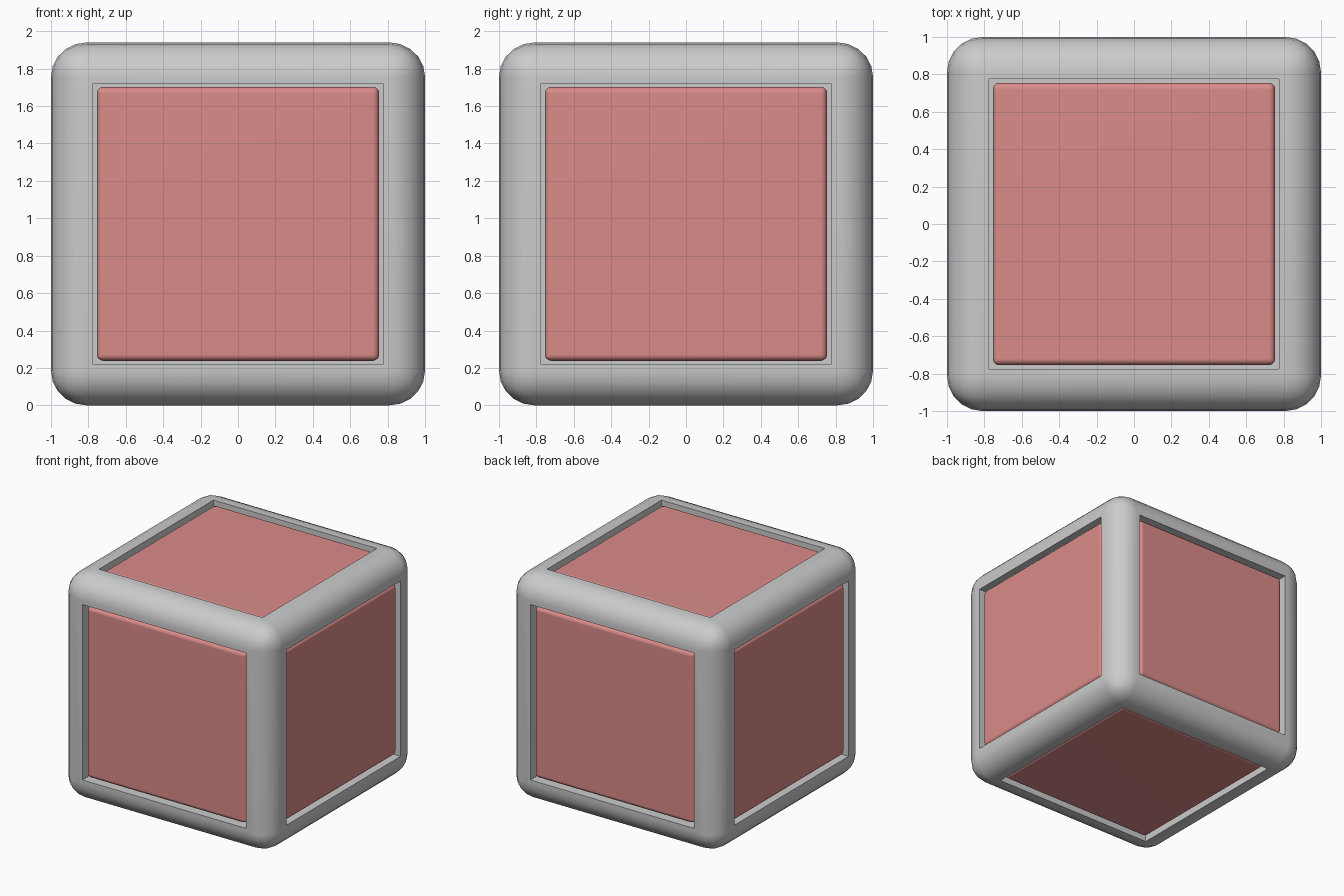
import bpy, bmesh
from math import pi
from mathutils import Matrix

if "Cube" in bpy.data.objects:
    bpy.data.objects.remove(bpy.data.objects["Cube"])

HALF_Z = 0.97      # height is slightly squashed
OPEN = 0.76        # half width of each opening
SQUASH = Matrix.Translation((0, 0, HALF_Z)) @ Matrix.Diagonal((1, 1, HALF_Z, 1))

red = bpy.data.materials.new("panel_red")
red.diffuse_color = (0.7, 0.26, 0.25, 1)
red.use_nodes = True
red.node_tree.nodes["Principled BSDF"].inputs["Base Color"].default_value = red.diffuse_color


def finish(bm, name, matrix, material=None):
    bm.transform(matrix)
    bmesh.ops.recalc_face_normals(bm, faces=bm.faces[:])
    mesh = bpy.data.meshes.new(name)
    bm.to_mesh(mesh)
    bm.free()
    obj = bpy.data.objects.new(name, mesh)
    bpy.context.collection.objects.link(obj)
    if material:
        mesh.materials.append(material)
    bpy.ops.object.select_all(action='DESELECT')
    obj.select_set(True)
    bpy.context.view_layer.objects.active = obj
    bpy.ops.object.shade_smooth_by_angle(angle=pi / 5)
    mod = obj.modifiers.new("weighted_normals", 'WEIGHTED_NORMAL')
    mod.keep_sharp = True
    return obj


# Frame: rounded cube with a shallow recess in every side
bm = bmesh.new()
bmesh.ops.create_cube(bm, size=2)
bmesh.ops.bevel(bm, geom=bm.edges[:], offset=0.19, offset_type='OFFSET',
                segments=5, profile=0.5, affect='EDGES')
sides = [f for f in bm.faces if f.calc_area() > 2]
bmesh.ops.inset_individual(bm, faces=sides, thickness=0.81 - OPEN, depth=0)
sides = [f for f in bm.faces if f.calc_area() > 2]
bmesh.ops.inset_individual(bm, faces=sides, thickness=0, depth=-0.12)


# Soften the rims and inner corners of the recesses
def on_wall(v):
    a, b, c = sorted(abs(x) for x in v.co)
    return abs(a - OPEN) < 1e-3 and abs(b - OPEN) < 1e-3 and c > 0.87


rims = [e for e in bm.edges if all(on_wall(v) for v in e.verts)
        and max(abs(x) for v in e.verts for x in v.co) > 0.99]
bmesh.ops.bevel(bm, geom=rims, offset=0.025, offset_type='OFFSET',
                segments=3, profile=0.5, affect='EDGES')
finish(bm, "frame", SQUASH)

# Panels: one soft-edged slab set into each recess
TURNS = {
    "top_panel": Matrix.Identity(4),
    "bottom_panel": Matrix.Rotation(pi, 4, 'X'),
    "front_panel": Matrix.Rotation(pi / 2, 4, 'X'),
    "back_panel": Matrix.Rotation(-pi / 2, 4, 'X'),
    "right_panel": Matrix.Rotation(pi / 2, 4, 'Y'),
    "left_panel": Matrix.Rotation(-pi / 2, 4, 'Y'),
}
for name, turn in TURNS.items():
    bm = bmesh.new()
    bmesh.ops.create_cube(bm, size=1, matrix=Matrix.Translation((0, 0, 0.92))
                          @ Matrix.Diagonal((1.51, 1.51, 0.12, 1)))
    bmesh.ops.bevel(bm, geom=bm.edges[:], offset=0.035, offset_type='OFFSET',
                    segments=3, profile=0.5, affect='EDGES')
    finish(bm, name, SQUASH @ turn, red)
